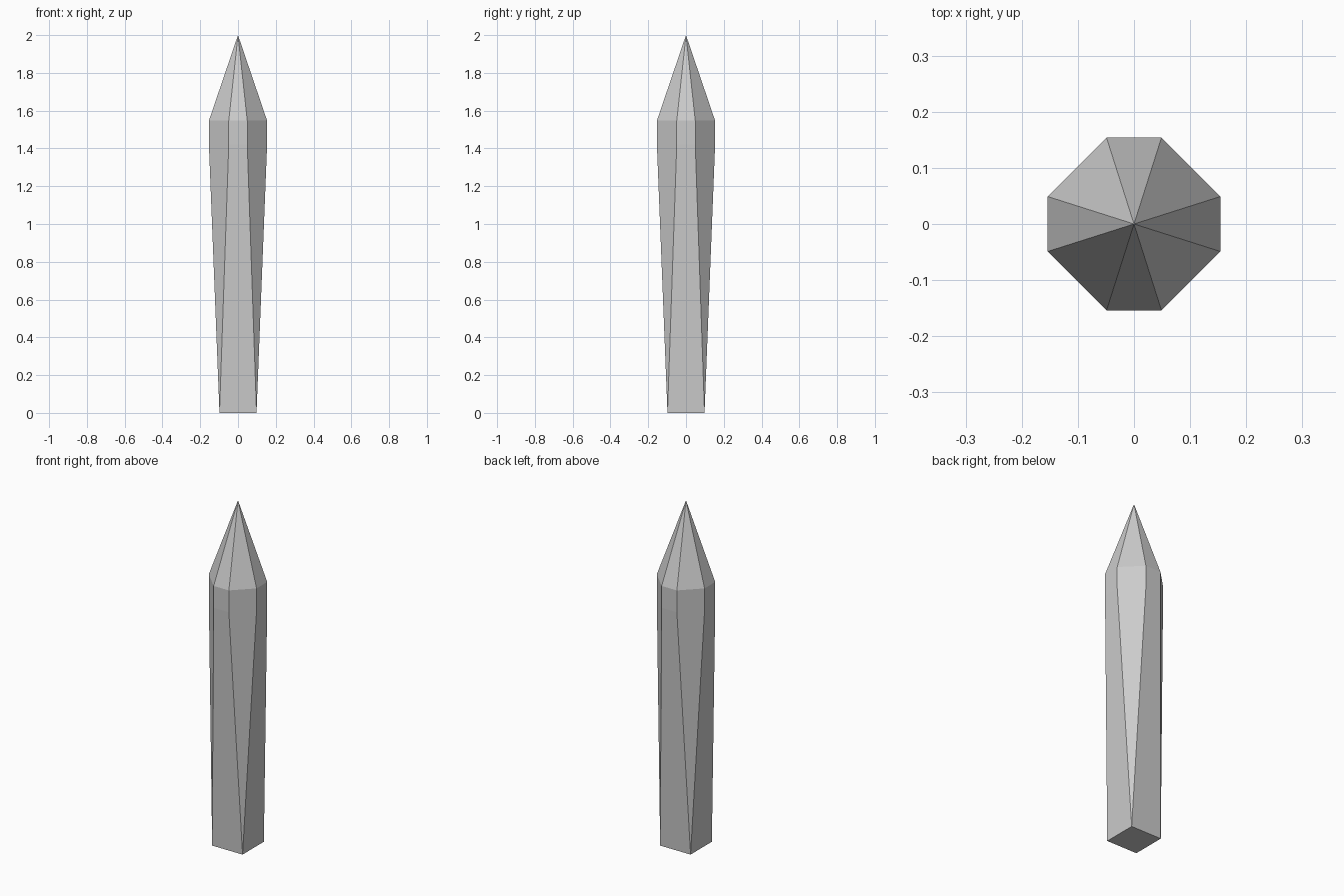
import bpy, bmesh

if "Cube" in bpy.data.objects:
    bpy.data.objects.remove(bpy.data.objects["Cube"])

BASE = 0.098                   # half width of the square foot
WIDE, NARROW = 0.154, 0.049    # octagon corner offsets
Z_LOW, Z_HIGH, Z_TIP = 1.42, 1.547, 2.0

bm = bmesh.new()


def octagon(z):
    pts = []
    x, y, u, v = NARROW, -WIDE, WIDE, -NARROW
    for _ in range(4):
        pts += [bm.verts.new((x, y, z)), bm.verts.new((u, v, z))]
        x, y, u, v = -y, x, -v, u      # quarter turn
    return pts


# square foot, two octagonal rings and the point
foot = [bm.verts.new((x * BASE, y * BASE, 0)) for x, y in ((1, -1), (1, 1), (-1, 1), (-1, -1))]
low, high = octagon(Z_LOW), octagon(Z_HIGH)
tip = bm.verts.new((0, 0, Z_TIP))

bm.faces.new(foot[::-1])

# shaft: corner triangles alternate with tapering sides
for i in range(4):
    a, b, c = low[2 * i], low[2 * i + 1], low[(2 * i + 2) % 8]
    bm.faces.new((foot[i], b, a))
    bm.faces.new((foot[i], foot[(i + 1) % 4], c, b))

# straight collar and pointed cap
for i in range(8):
    j = (i + 1) % 8
    bm.faces.new((low[i], low[j], high[j], high[i]))
    bm.faces.new((high[i], high[j], tip))

bmesh.ops.recalc_face_normals(bm, faces=bm.faces[:])
mesh = bpy.data.meshes.new("pointed_post")
bm.to_mesh(mesh)
bm.free()
bpy.context.collection.objects.link(bpy.data.objects.new("pointed_post", mesh))
